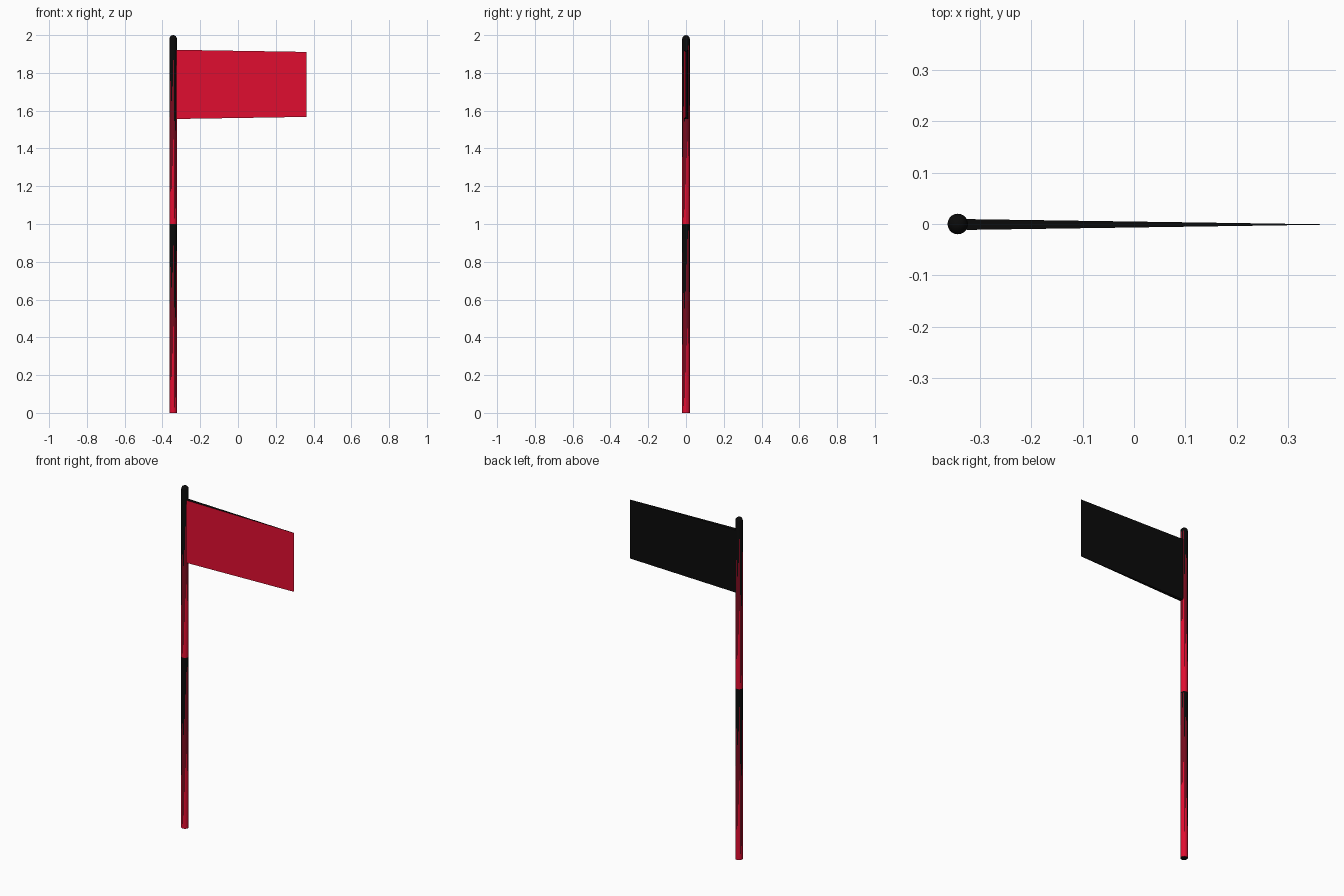
import bpy, bmesh
from math import cos, sin, pi

if "Cube" in bpy.data.objects:
    bpy.data.objects.remove(bpy.data.objects["Cube"])


def material(name, color):
    m = bpy.data.materials.new(name)
    m.diffuse_color = color
    m.use_nodes = True
    m.node_tree.nodes["Principled BSDF"].inputs["Base Color"].default_value = m.diffuse_color
    return m


RED = material("red", (0.75, 0.004, 0.03, 1))
BLACK = material("black", (0.003, 0.003, 0.003, 1))


def finish(bm, name):
    bmesh.ops.recalc_face_normals(bm, faces=bm.faces)
    mesh = bpy.data.meshes.new(name)
    bm.to_mesh(mesh)
    bm.free()
    mesh.materials.append(RED)
    mesh.materials.append(BLACK)
    obj = bpy.data.objects.new(name, mesh)
    bpy.context.collection.objects.link(obj)
    return obj


# pole: two lengths, each fading from red to black through slim triangles
SIDES, PX, R = 20, -0.3435, 0.02
bm = bmesh.new()


def ring(r, z):
    return [bm.verts.new((PX + r * cos(2 * pi * i / SIDES), r * sin(2 * pi * i / SIDES), z))
            for i in range(SIDES)]


def face(verts, mat):
    bm.faces.new(verts).material_index = mat


rings = [ring(R, 0), ring(R, 1.0), ring(R, 1.98)]
for low, high in zip(rings, rings[1:]):
    for i in range(SIDES):
        j = (i + 1) % SIDES
        face((low[i], low[j], high[i]), 0)
        face((low[j], high[j], high[i]), 1)
face(rings[0], 1)

# rounded pole tip
dome = [rings[-1]] + [ring(R * cos(a), 1.98 + R * sin(a)) for a in (pi / 8, pi / 4, pi * 3 / 8)]
for low, high in zip(dome, dome[1:]):
    for i in range(SIDES):
        j = (i + 1) % SIDES
        face((low[i], low[j], high[j], high[i]), 1)
tip = bm.verts.new((PX, 0, 2))
for i in range(SIDES):
    face((dome[-1][i], dome[-1][(i + 1) % SIDES], tip), 1)
pole = finish(bm, "pole")

# shade the pole smooth, keeping its bottom rim sharp
bpy.context.view_layer.objects.active = pole
pole.select_set(True)
bpy.ops.object.shade_smooth_by_angle(angle=pi / 5)

# flag: thin wedge tapering toward the free end, red front and black elsewhere
bm = bmesh.new()
bmesh.ops.create_cube(bm, size=2)
for f in bm.faces:
    f.material_index = 0 if f.normal.y < -0.5 else 1
for v in bm.verts:
    free = v.co.x > 0
    v.co.z = 1.739 + v.co.z * (0.172 if free else 0.183)
    v.co.y = -0.001 + v.co.y * (0.0005 if free else 0.0105)
    v.co.x = 0.3625 if free else -0.326
finish(bm, "flag")
